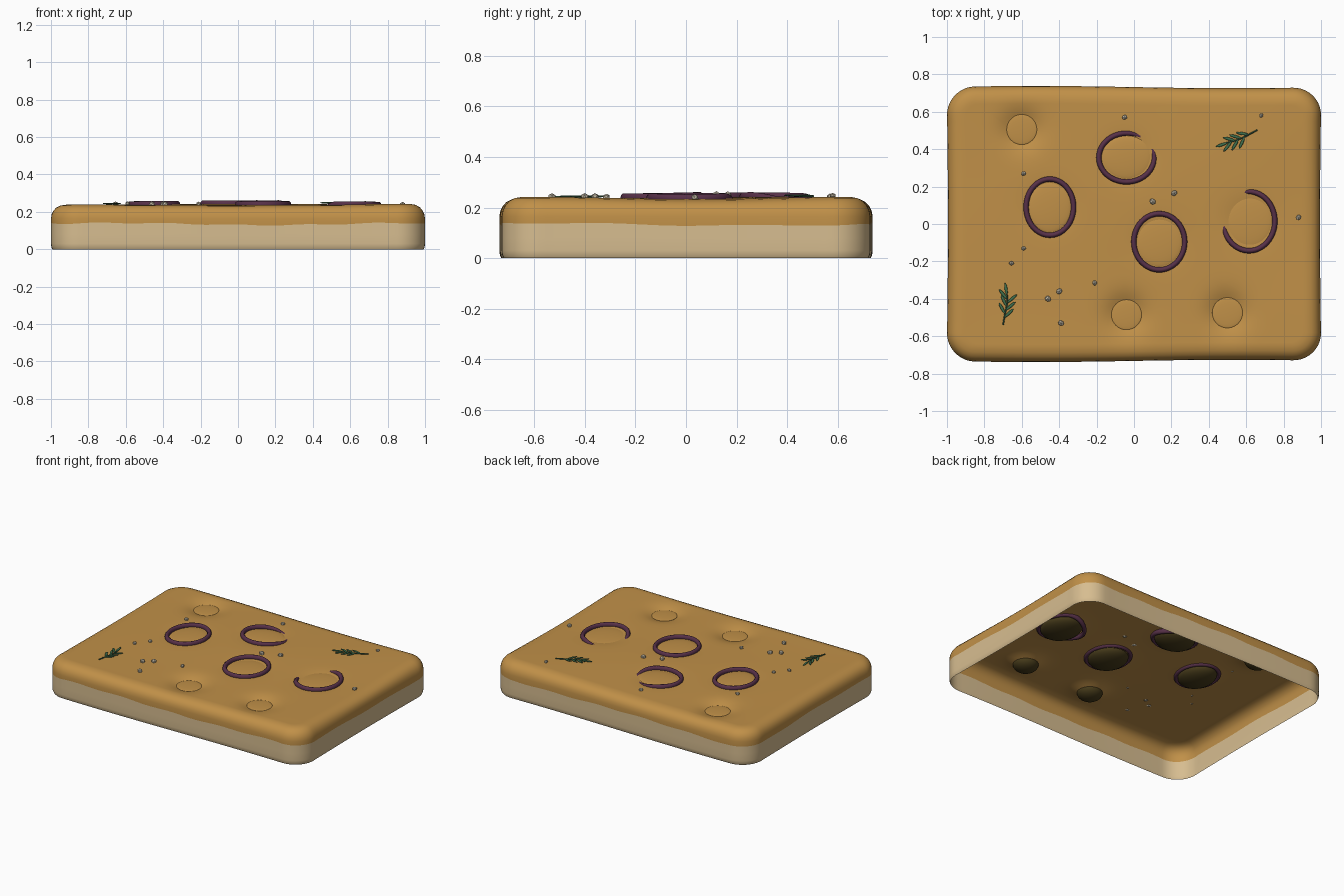
import bpy, bmesh, math, random
from mathutils import Matrix, Vector

random.seed(4)
if "Cube" in bpy.data.objects:
    bpy.data.objects.remove(bpy.data.objects["Cube"])


def material(name, rgb):
    m = bpy.data.materials.new(name)
    m.use_nodes = True
    m.diffuse_color = (*rgb, 1)
    m.node_tree.nodes["Principled BSDF"].inputs["Base Color"].default_value = (*rgb, 1)
    return m


golden = material("golden crust", (0.53, 0.28, 0.065))
cream = material("pale dough", (0.68, 0.51, 0.28))
olive = material("dark olive", (0.06, 0.042, 0.01))
purple = material("purple onion", (0.095, 0.03, 0.065))
white = material("salt grey", (0.60, 0.54, 0.42))
green = material("herb green", (0.05, 0.16, 0.075))
stem_green = material("stem green", (0.035, 0.10, 0.05))


def finish(bm, name, mats, smooth=True):
    me = bpy.data.meshes.new(name)
    bm.to_mesh(me)
    bm.free()
    for m in mats:
        me.materials.append(m)
    for p in me.polygons:
        p.use_smooth = smooth
    ob = bpy.data.objects.new(name, me)
    bpy.context.collection.objects.link(ob)
    return ob


# Toppings: rings are x, y, x radius, y radius, sunk direction in degrees, sunk depth
rings = [(-0.45, 0.09, 0.127, 0.15, 0, 0),
         (-0.04, 0.355, 0.148, 0.13, 40, 0.025),
         (0.135, -0.095, 0.136, 0.15, 0, 0),
         (0.615, 0.015, 0.138, 0.158, 145, 0.045)]
dimples = [(-0.6, 0.505), (-0.04, -0.485), (0.5, -0.475)]


def height(x, y):
    """Top surface of the bread, gently wavy with pressed dimples."""
    z = 0.238 + 0.004 * math.sin(3 * x + 1) * math.cos(4 * y) + 0.003 * math.sin(5 * y - 2 * x)
    for dx, dy in dimples:
        z -= 0.045 * math.exp(-((x - dx) ** 2 + (y - dy) ** 2) / 0.01)
    for r in rings:
        z -= 0.02 * math.exp(-((x - r[0]) ** 2 + (y - r[1]) ** 2) / 0.012)
    return z


# Bread shell: rounded rectangle loops lofted up the side and across the top
HX, HY, R = 1.0, 0.732, 0.15


def outline(inset):
    pts = []
    r = R - inset
    cx, cy = HX - R, HY - R
    corners = [(cx, cy), (-cx, cy), (-cx, -cy), (cx, -cy)]
    for i, (ax, ay) in enumerate(corners):
        for k in range(11):
            a = math.pi / 2 * (i + k / 10)
            pts.append((ax + r * math.cos(a), ay + r * math.sin(a)))
        bx, by = corners[(i + 1) % 4]
        a = math.pi / 2 * (i + 1)
        n = 50 if i % 2 == 0 else 36
        for k in range(1, n):
            t = k / n
            pts.append((ax + (bx - ax) * t + r * math.cos(a), ay + (by - ay) * t + r * math.sin(a)))
    return [(x * (1 - 0.006 * math.cos(2 * y) ** 2 * (abs(y) < 0.55)),
             y - 0.006 * math.sin(3 * x) * y / HY) for x, y in pts]


bm = bmesh.new()
loops = []
side = [(0.008, 0), (0.002, 0.012), (0, 0.03), (0, 0.08), (0, 0.135), (0, 0.165),
        (0.004, 0.187), (0.013, 0.206), (0.028, 0.222), (0.05, 0.233)]
for inset, z in side:
    loop = []
    for x, y in outline(inset):
        wave = 0
        if z == 0.135:
            wave = 0.006 * math.sin(4 * x + 3 * y) + 0.003 * math.sin(17 * x - 11 * y)
        elif z > 0.2:
            wave = (height(x, y) - 0.238) * (z - 0.2) / 0.038
        loop.append(bm.verts.new((x, y, z + wave)))
    loops.append(loop)
edge = outline(0.08)
STEPS = 48
for s in range(STEPS):
    f = 1 - s / STEPS
    loops.append([bm.verts.new((x * f, y * f, height(x * f, y * f))) for x, y in edge])
for j, (lo, hi) in enumerate(zip(loops, loops[1:])):
    for i in range(len(lo)):
        k = (i + 1) % len(lo)
        face = bm.faces.new((lo[i], lo[k], hi[k], hi[i]))
        face.material_index = 1 if j < 4 else 0
centre = bm.verts.new((0, 0, height(0, 0)))
last = loops[-1]
for i in range(len(last)):
    bm.faces.new((last[i], last[(i + 1) % len(last)], centre))
finish(bm, "bread_shell", [golden, cream])


# Lens shaped lumps: crust coloured above, dark below
def lump(name, x, y, z, rx, ry, top, bottom):
    bm = bmesh.new()
    bmesh.ops.create_uvsphere(bm, u_segments=40, v_segments=16, radius=1)
    for f in bm.faces:
        f.material_index = 1 if f.calc_center_median().z < 0 else 0
    for v in bm.verts:
        v.co = (x + v.co.x * rx, y + v.co.y * ry, z + v.co.z * (top if v.co.z > 0 else bottom))
    finish(bm, name, [golden, olive])


for i, (x, y) in enumerate(dimples):
    lump(f"dimple_pool_{i + 1}", x, y, height(x + 0.078, y), 0.082, 0.082, 0.006, 0.05)


# Onion rings, draped on the crust, with a low lump inside each
def onion_ring(name, x, y, rx, ry, sink_dir, sink):
    bm = bmesh.new()
    n, m = 56, 10
    grid = []
    for i in range(n):
        a = math.tau * i / n
        drop = sink * max(0, math.cos(a - math.radians(sink_dir))) ** 2
        px, py = x + rx * math.cos(a), y + ry * math.sin(a)
        pz = height(px, py) + 0.005 - drop
        row = []
        for j in range(m):
            b = math.tau * j / m
            w = 0.014 * math.cos(b)
            row.append(bm.verts.new((px + w * math.cos(a), py + w * math.sin(a),
                                     pz + 0.018 * math.sin(b))))
        grid.append(row)
    for i in range(n):
        p, q = grid[i], grid[(i + 1) % n]
        for j in range(m):
            k = (j + 1) % m
            bm.faces.new((p[j], q[j], q[k], p[k]))
    finish(bm, name, [purple])


for i, r in enumerate(rings):
    onion_ring(f"onion_ring_{i + 1}", *r)
    lump(f"ring_centre_{i + 1}", r[0], r[1], height(r[0] + 0.12, r[1]) - 0.004,
         r[2] - 0.012, r[3] - 0.012, 0.012, 0.055)

# Salt crystals
salt = [(-0.59, 0.27), (-0.05, 0.57), (0.68, 0.58), (0.1, 0.12), (0.215, 0.165), (0.88, 0.035),
        (-0.59, -0.13), (-0.655, -0.21), (-0.46, -0.4), (-0.4, -0.36), (-0.21, -0.315), (-0.39, -0.53)]
bm = bmesh.new()
for x, y in salt:
    size = random.uniform(0.013, 0.02)
    mat = (Matrix.Translation((x, y, height(x, y) + 0.007))
           @ Matrix.Rotation(random.uniform(0, 3), 4, "Z") @ Matrix.Diagonal((1, 0.85, 0.8, 1)))
    bmesh.ops.create_icosphere(bm, subdivisions=1, radius=size, matrix=mat)
finish(bm, "salt_crystals", [white], smooth=False)


# Herb sprigs: a thin bevelled stem and slender leaves on alternating sides
def sprig(name, path):
    cu = bpy.data.curves.new(name + "_stem", "CURVE")
    cu.dimensions = "3D"
    cu.bevel_depth = 0.004
    cu.bevel_resolution = 2
    sp = cu.splines.new("POLY")
    sp.points.add(len(path) - 1)
    for p, (x, y) in zip(sp.points, path):
        p.co = (x, y, height(x, y) + 0.005, 1)
    cu.materials.append(stem_green)
    bpy.context.collection.objects.link(bpy.data.objects.new(name + "_stem", cu))
    bm = bmesh.new()
    for i in range(7):
        t = (0.22 + 0.11 * i) * (len(path) - 1)
        k = min(int(t), len(path) - 2)
        a, b = Vector(path[k]), Vector(path[k + 1])
        base = a.lerp(b, t - k)
        d = b - a
        turn = (0.65 if i % 2 else -0.65) if i < 6 else 0.1
        ang = math.atan2(d.y, d.x) + turn
        length = 0.034
        x, y = base.x + length * math.cos(ang), base.y + length * math.sin(ang)
        mat = (Matrix.Translation((x, y, height(x, y) + 0.008))
               @ Matrix.Rotation(ang, 4, "Z") @ Matrix.Diagonal((length, 0.008, 0.004, 1)))
        bmesh.ops.create_uvsphere(bm, u_segments=10, v_segments=8, radius=1, matrix=mat)
    finish(bm, name + "_leaves", [green])


sprig("front_sprig", [(-0.7, -0.54), (-0.69, -0.48), (-0.677, -0.42), (-0.68, -0.36)])
sprig("back_sprig", [(0.66, 0.503), (0.59, 0.465), (0.54, 0.445), (0.48, 0.43)])
